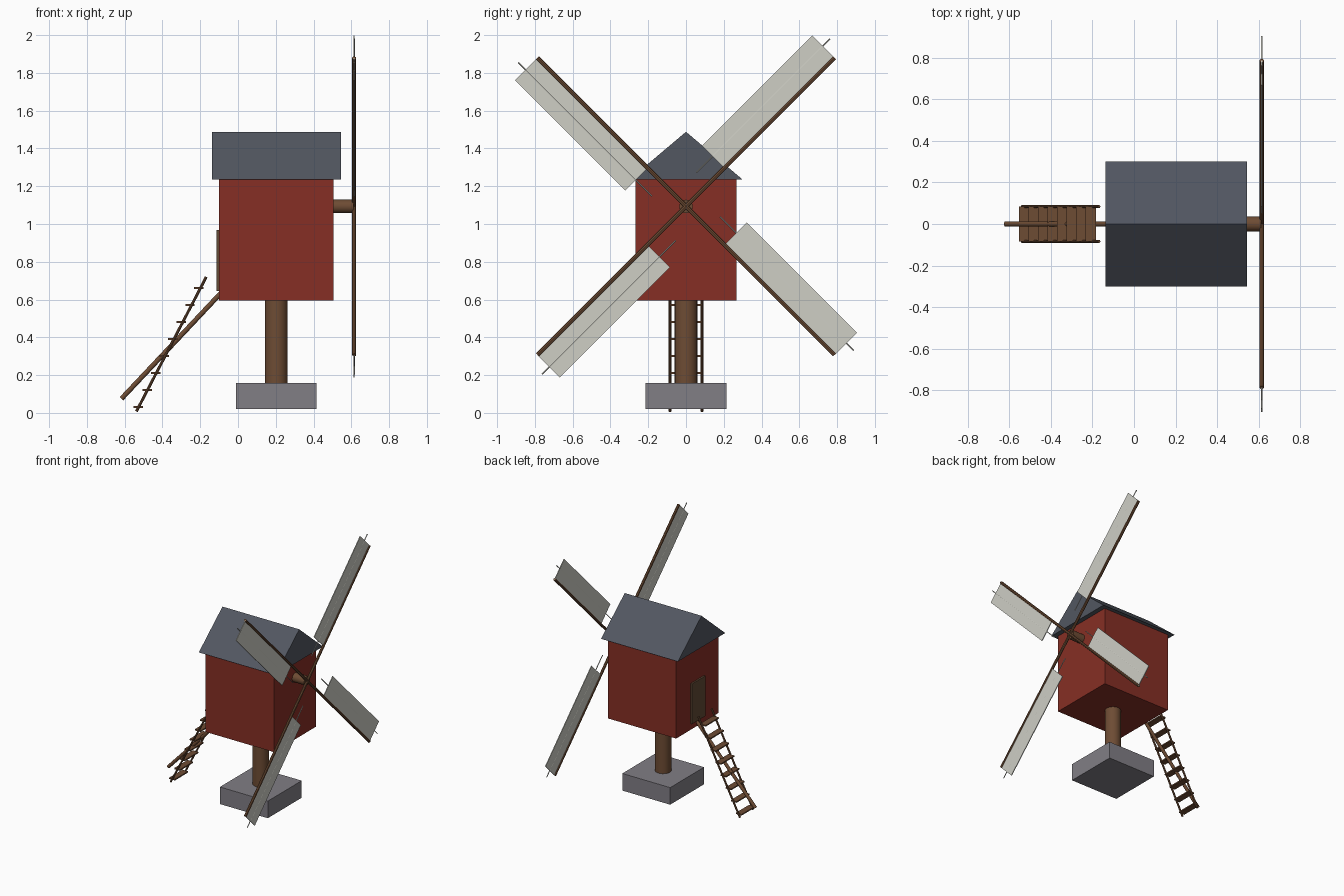
import bpy, bmesh, math
from mathutils import Vector, Matrix

cube = bpy.data.objects.get("Cube")
if cube:
    bpy.data.objects.remove(cube, do_unlink=True)


def material(name, rgb):
    m = bpy.data.materials.new(name)
    m.use_nodes = True
    m.diffuse_color = (*rgb, 1)
    m.node_tree.nodes["Principled BSDF"].inputs["Base Color"].default_value = (*rgb, 1)
    return m


RED = material("barn red", (0.24, 0.028, 0.018))
SLATE = material("slate grey", (0.085, 0.095, 0.12))
STONE = material("stone grey", (0.22, 0.21, 0.235))
WOOD = material("brown wood", (0.155, 0.072, 0.034))
DOOR = material("door wood", (0.12, 0.067, 0.035))
CANVAS = material("pale canvas", (0.62, 0.62, 0.56))


def finish(name, bm, mat, smooth=False):
    bmesh.ops.recalc_face_normals(bm, faces=bm.faces)
    mesh = bpy.data.meshes.new(name)
    bm.to_mesh(mesh)
    bm.free()
    mesh.materials.append(mat)
    ob = bpy.data.objects.new(name, mesh)
    bpy.context.collection.objects.link(ob)
    if smooth:
        bpy.ops.object.select_all(action="DESELECT")
        ob.select_set(True)
        bpy.context.view_layer.objects.active = ob
        bpy.ops.object.shade_smooth_by_angle(angle=math.radians(40))
    return ob


def box(name, lo, hi, mat, turn=None):
    lo, hi = Vector(lo), Vector(hi)
    bm = bmesh.new()
    place = Matrix.Translation((lo + hi) / 2) @ Matrix.Diagonal((*(hi - lo), 1))
    bmesh.ops.create_cube(bm, size=1, matrix=(turn or Matrix()) @ place)
    return finish(name, bm, mat)


def rod(name, a, b, radius, mat, sides=8):
    a, b = Vector(a), Vector(b)
    axis = b - a
    spin = axis.to_track_quat("Z", "Y").to_matrix().to_4x4()
    bm = bmesh.new()
    bmesh.ops.create_cone(bm, cap_ends=True, segments=sides, radius1=radius, radius2=radius,
                          depth=axis.length, matrix=Matrix.Translation((a + b) / 2) @ spin)
    return finish(name, bm, mat, smooth=True)


# Stone footing, post and cabin
box("footing", (-0.01, -0.215, 0.02), (0.415, 0.215, 0.157), STONE)
rod("post", (0.203, 0, 0.1), (0.203, 0, 0.65), 0.06, WOOD, 24)
box("cabin", (-0.1, -0.268, 0.595), (0.506, 0.268, 1.237), RED)
box("door", (-0.113, -0.085, 0.645), (-0.09, 0.085, 0.967), DOOR)

# Gabled roof: a triangle profile extruded along x
bm = bmesh.new()
profile = [bm.verts.new((-0.138, y, z)) for y, z in ((-0.3, 1.235), (0.3, 1.235), (0, 1.488))]
gable = bm.faces.new(profile)
swept = bmesh.ops.extrude_face_region(bm, geom=[gable])["geom"]
bmesh.ops.translate(bm, vec=(0.682, 0, 0),
                    verts=[v for v in swept if isinstance(v, bmesh.types.BMVert)])
if not gable.is_valid or len(bm.faces) < 5:
    bm.faces.new(profile)
finish("roof", bm, SLATE)

# Wind shaft and four sails, each frame laid along local +y, then turned
HUB = Vector((0.615, 0, 1.093))
rod("wind_shaft", (0.45, 0, HUB.z), (0.612, 0, HUB.z), 0.036, WOOD, 20)
for i in range(4):
    turn = Matrix.Translation(HUB) @ Matrix.Rotation(math.radians(45 + 90 * i), 4, "X")
    rod(f"sail_spar_{i + 1}", turn @ Vector((0, 0, 0)), turn @ Vector((0, 1.112, 0)), 0.011, WOOD)
    box(f"sail_cloth_{i + 1}", (-0.003, 0.287, 0), (0.003, 1.113, 0.167), CANVAS, turn)
    rod(f"sail_batten_{i + 1}", turn @ Vector((0, 0.165, 0.089)),
        turn @ Vector((0, 1.167, 0.089)), 0.0035, CANVAS)

# Tail pole
rod("tail_pole", (-0.617, 0, 0.075), (-0.09, 0, 0.635), 0.013, WOOD, 12)

# Ladder: two rails and eight flat treads
foot, top = Vector((-0.538, 0, 0.008)), Vector((-0.168, 0, 0.72))
for side, label in ((1, "back"), (-1, "front")):
    shift = Vector((0, 0.084 * side, 0))
    rod(f"ladder_rail_{label}", foot + shift, top + shift, 0.0075, WOOD)
for i in range(8):
    x, z = -0.527 + 0.0455 * i, 0.032 + 0.0899 * i
    box(f"ladder_tread_{i + 1}", (x - 0.025, -0.084, z - 0.005), (x + 0.025, 0.084, z + 0.005), WOOD)
